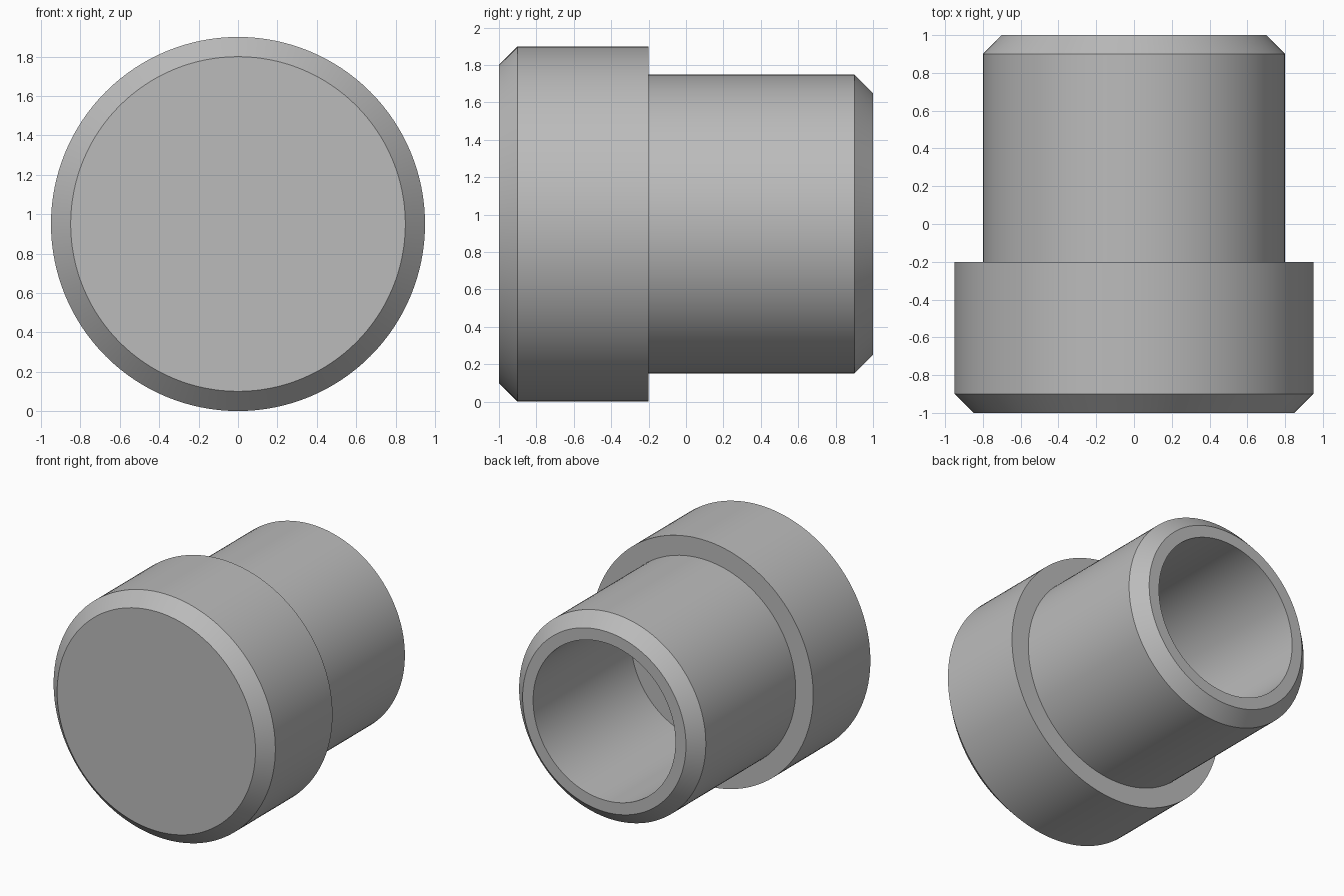
import bpy
import bmesh
import math
from mathutils import Vector

if "Cube" in bpy.data.objects:
    bpy.data.objects.remove(bpy.data.objects["Cube"], do_unlink=True)

# Main dimensions
SEGMENTS = 128
COLLAR_R, BARREL_R, BORE_R = 0.95, 0.8, 0.61
FRONT, STEP, BACK = -1.0, -0.2, 1.0
CHAMFER = 0.1

# Plain grey material
grey = bpy.data.materials.new("plain_grey")
grey.use_nodes = True
colour = (0.5, 0.5, 0.5, 1.0)
grey.diffuse_color = colour
grey.node_tree.nodes["Principled BSDF"].inputs["Base Color"].default_value = colour

# Half section as (radius, y): closed front, collar, barrel, blind bore
profile = [
    (0, FRONT),
    (COLLAR_R - CHAMFER, FRONT),
    (COLLAR_R, FRONT + CHAMFER),
    (COLLAR_R, STEP),
    (BARREL_R, STEP),
    (BARREL_R, BACK - CHAMFER),
    (BARREL_R - CHAMFER, BACK),
    (BORE_R, BACK),
    (BORE_R, STEP),
    (0, STEP),
]

# Revolve the section around the y axis
bm = bmesh.new()
verts = [bm.verts.new((r, y, 0)) for r, y in profile]
edges = [bm.edges.new(pair) for pair in zip(verts, verts[1:])]
bmesh.ops.spin(bm, geom=verts + edges, cent=Vector(), axis=Vector((0, 1, 0)),
               angle=math.tau, steps=SEGMENTS)
bmesh.ops.remove_doubles(bm, verts=bm.verts, dist=0.0001)
# Merge the flat end discs into single faces
bmesh.ops.dissolve_limit(bm, angle_limit=0.001, verts=[
    v for v in bm.verts if math.hypot(v.co.x, v.co.z) < 0.001], edges=[
    e for e in bm.edges if any(math.hypot(v.co.x, v.co.z) < 0.001 for v in e.verts)])
bmesh.ops.recalc_face_normals(bm, faces=bm.faces)

mesh = bpy.data.meshes.new("end_plug")
bm.to_mesh(mesh)
bm.free()
mesh.materials.append(grey)
plug = bpy.data.objects.new("end_plug", mesh)
plug.location.z = COLLAR_R
bpy.context.collection.objects.link(plug)

# Smooth round walls, crisp chamfers and steps
bpy.ops.object.select_all(action="DESELECT")
plug.select_set(True)
bpy.context.view_layer.objects.active = plug
bpy.ops.object.shade_smooth_by_angle(angle=math.radians(30))
